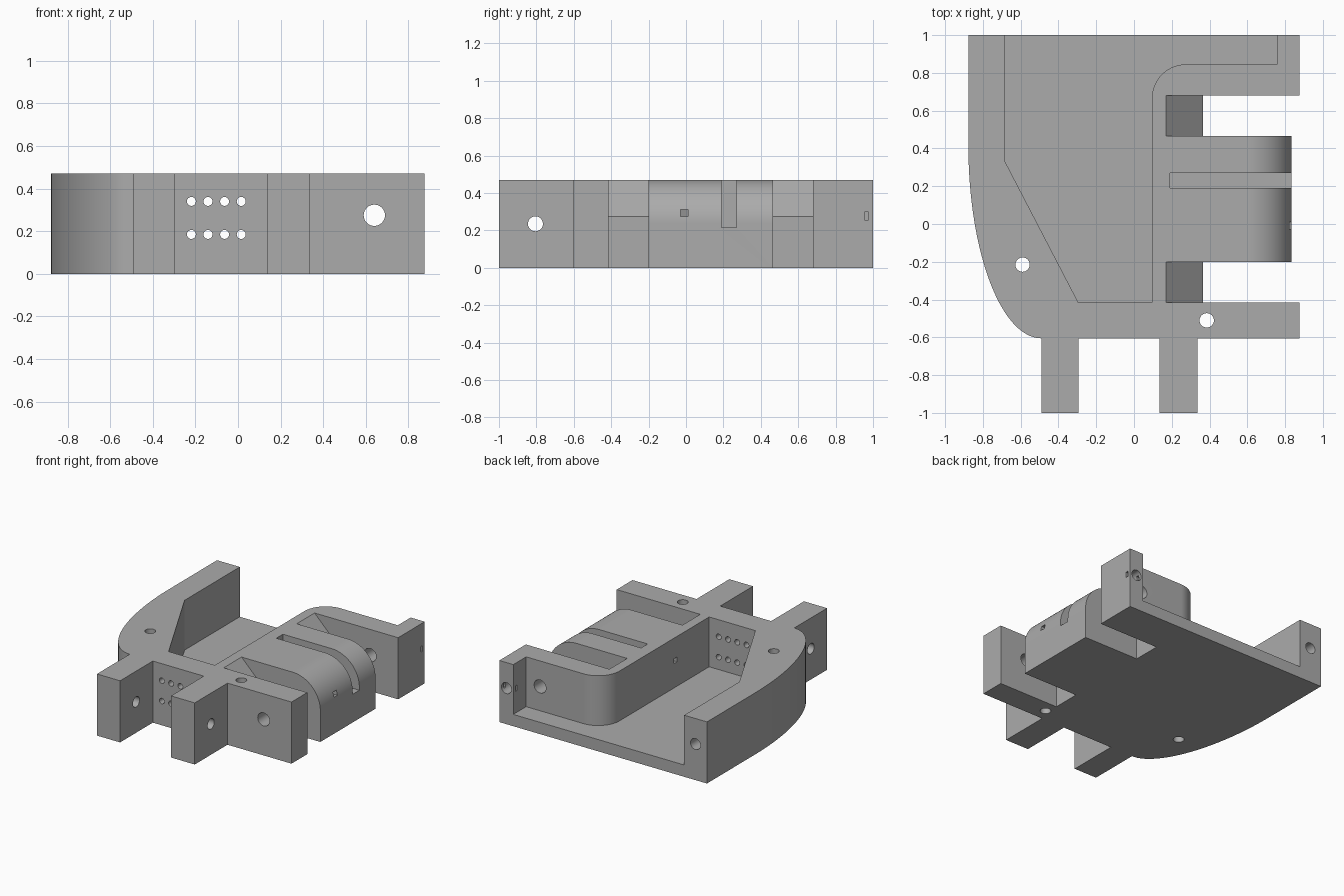
import bpy, bmesh, math
from mathutils import Vector

cube = bpy.data.objects.get("Cube")
if cube:
    bpy.data.objects.remove(cube, do_unlink=True)

H = 0.47        # overall height
FLOOR = 0.09    # tray floor thickness

grey = bpy.data.materials.new("mid_grey")
grey.use_nodes = True
grey.diffuse_color = (0.41, 0.41, 0.41, 1)
grey.node_tree.nodes["Principled BSDF"].inputs["Base Color"].default_value = grey.diffuse_color

# place a 2D profile point plus depth along the chosen axis
PLACE = {
    "x": lambda u, v, d: (d, u, v),
    "y": lambda u, v, d: (u, d, v),
    "z": lambda u, v, d: (u, v, d),
}


def arc(cx, cy, rx, ry, start, end, steps=40):
    angles = [math.radians(start + (end - start) * i / steps) for i in range(steps + 1)]
    return [(cx + rx * math.cos(a), cy + ry * math.sin(a)) for a in angles]


def prism(name, pts, axis, lo, hi):
    bm = bmesh.new()
    face = bm.faces.new([bm.verts.new(PLACE[axis](u, v, lo)) for u, v in pts])
    grown = bmesh.ops.extrude_face_region(bm, geom=[face])["geom"]
    moved = [g for g in grown if isinstance(g, bmesh.types.BMVert)]
    bmesh.ops.translate(bm, verts=moved, vec=Vector(PLACE[axis](0, 0, hi - lo)))
    bmesh.ops.recalc_face_normals(bm, faces=bm.faces)
    mesh = bpy.data.meshes.new(name)
    bm.to_mesh(mesh)
    bm.free()
    mesh.materials.append(grey)
    obj = bpy.data.objects.new(name, mesh)
    bpy.context.collection.objects.link(obj)
    return obj


def cut(name, pts, axis, lo, hi):
    cutter = prism(name, pts, axis, lo, hi)
    cutter.hide_render = True
    mod = body.modifiers.new(name, "BOOLEAN")
    mod.operation = "DIFFERENCE"
    mod.solver = "EXACT"
    mod.object = cutter
    bpy.ops.object.modifier_apply(modifier=mod.name)
    bpy.data.objects.remove(cutter, do_unlink=True)


def drill(name, u, v, r, axis, lo, hi):
    cut(name, arc(u, v, r, r, 0, 360, 32)[:-1], axis, lo, hi)


def rect(u0, u1, v0, v1):
    return [(u0, v0), (u1, v0), (u1, v1), (u0, v1)]


# Body plate with curved left side and two front prongs
outline = [(0.875, 1), (-0.877, 1)]
outline += arc(-0.49, 0.42, 0.387, 1.025, 180, 270, 56)
for x0, x1 in ((-0.49, -0.295), (0.135, 0.335)):
    if x0 > 0:
        outline.append((x0, -0.605))
    outline += [(x0, -1), (x1, -1), (x1, -0.605)]
outline.append((0.875, -0.605))
body = prism("bracket_body", outline, "z", 0, H)
bpy.context.view_layer.objects.active = body
body.select_set(True)

# Tray pocket, open at the back
pocket = [(-0.685, 1.1), (-0.685, 0.335), (-0.295, -0.415), (0.095, -0.415)]
pocket += arc(0.275, 0.665, 0.18, 0.18, 180, 90)
pocket += [(0.757, 0.845), (0.757, 1.1)]
cut("tray_pocket", pocket, "z", FLOOR, 0.6)

# Notches either side of the rounded block, each with a sloped inner end
notch = [(0.16, 0.48), (0.365, 0.275), (0.365, -0.1), (1, -0.1), (1, 0.48)]
for y0, y1 in ((-0.415, -0.2), (0.465, 0.68)):
    cut("side_notch", notch, "y", y0, y1)

# Rounded outer end of the block
r = 0.235
rounding = [(1, -0.1), (0.835, -0.1)] + arc(0.835 - r, H - r, r, r, 0, 90)
rounding += [(0.835 - r, 0.6), (1, 0.6)]
cut("block_rounding", rounding, "y", -0.25, 0.52)

# Slot across the block and square wire passage
cut("block_slot", rect(0.19, 1, 0.19, 0.27), "z", 0.215, 0.6)
cut("wire_passage", rect(-0.03, 0.01, 0.275, 0.312), "x", 0, 1)

# Pivot hole through front wall, block and back wall
drill("pivot_hole", 0.64, 0.275, 0.05, "y", -0.7, 0.9)

# Cross hole through both prongs
drill("prong_hole", -0.805, 0.235, 0.04, "x", -0.6, 0.5)

# Vertical mounting holes
for x, y in ((-0.59, -0.215), (0.385, -0.51)):
    drill("mounting_hole", x, y, 0.038, "z", -0.1, 0.6)

# Two rows of small holes in the front wall
for z in (0.185, 0.34):
    for i in range(4):
        drill("small_hole", -0.219 + i * 0.078, z, 0.021, "y", -0.7, -0.35)

# Blind screw holes in the back ends, and a nut slot in the right post
for x in (-0.78, 0.815):
    drill("screw_hole", x, 0.275, 0.042, "y", 0.8, 1.1)
cut("nut_slot", rect(0.955, 0.975, 0.255, 0.297), "x", 0.7, 1)

bpy.ops.object.shade_smooth_by_angle(angle=math.radians(25))
